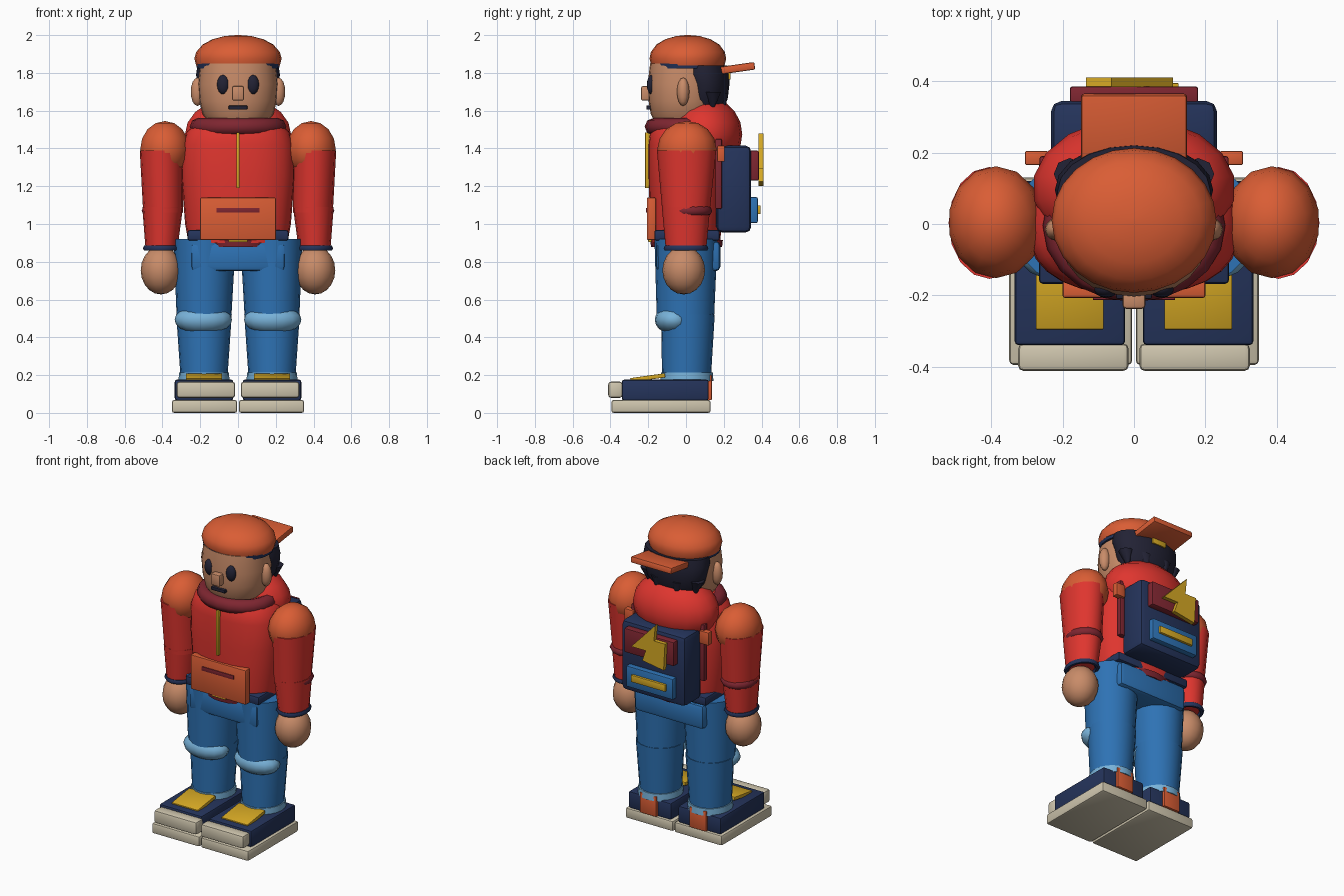
import bpy, bmesh, math
from mathutils import Matrix

if "Cube" in bpy.data.objects:
    bpy.data.objects.remove(bpy.data.objects["Cube"])

COLORS = {
    "orange": (0.70, 0.11, 0.035), "red": (0.74, 0.036, 0.028),
    "dark_red": (0.21, 0.019, 0.03), "skin": (0.58, 0.26, 0.14),
    "navy": (0.018, 0.034, 0.105), "near_black": (0.016, 0.016, 0.035),
    "blue": (0.027, 0.17, 0.46), "light_blue": (0.19, 0.45, 0.70),
    "cream": (0.62, 0.56, 0.42), "yellow": (0.68, 0.40, 0.018),
}
MATS = {}
for key, c in COLORS.items():
    MATS[key] = bpy.data.materials.new(key)
    MATS[key].diffuse_color = (*c, 1)


def finish(name, bm, mat, angle=40):
    bmesh.ops.recalc_face_normals(bm, faces=bm.faces)
    me = bpy.data.meshes.new(name)
    bm.to_mesh(me)
    bm.free()
    me.materials.append(MATS[mat])
    ob = bpy.data.objects.new(name, me)
    bpy.context.collection.objects.link(ob)
    bpy.ops.object.select_all(action='DESELECT')
    ob.select_set(True)
    bpy.context.view_layer.objects.active = ob
    bpy.ops.object.shade_smooth_by_angle(angle=math.radians(angle))
    return ob


def box(name, mat, x, y, z, bevel=0.012, tilt=0):
    """Box from (min, max) ranges, tilted about the x axis."""
    bm = bmesh.new()
    bmesh.ops.create_cube(bm, size=1)
    bmesh.ops.scale(bm, vec=(x[1] - x[0], y[1] - y[0], z[1] - z[0]), verts=bm.verts)
    if bevel:
        bmesh.ops.bevel(bm, geom=bm.edges[:], offset=bevel, segments=2, profile=0.5, affect='EDGES')
    mid = [(r[0] + r[1]) / 2 for r in (x, y, z)]
    bm.transform(Matrix.Translation(mid) @ Matrix.Rotation(math.radians(tilt), 4, 'X'))
    return finish(name, bm, mat)


def ball(name, mat, center, radii, seg=16, rings=10):
    bm = bmesh.new()
    bmesh.ops.create_uvsphere(bm, u_segments=seg, v_segments=rings, radius=1)
    bm.transform(Matrix.Translation(center) @ Matrix.Diagonal((*radii, 1)))
    return finish(name, bm, mat, 60)


def loft(name, mat, rings, seg=20, power=2.0):
    """Stack of (cx, cy, z, rx, ry) superellipse rings with capped ends."""
    bm = bmesh.new()
    loops = []
    for cx, cy, z, rx, ry in rings:
        loop = []
        for i in range(seg):
            a = 2 * math.pi * i / seg
            c, s = math.cos(a), math.sin(a)
            px = math.copysign(abs(c) ** (2 / power), c)
            py = math.copysign(abs(s) ** (2 / power), s)
            loop.append(bm.verts.new((cx + rx * px, cy + ry * py, z)))
        loops.append(loop)
    for a, b in zip(loops, loops[1:]):
        for i in range(seg):
            j = (i + 1) % seg
            bm.faces.new((a[i], a[j], b[j], b[i]))
    bm.faces.new(loops[0])
    bm.faces.new(loops[-1])
    return finish(name, bm, mat, 45)


def ring(name, mat, center, rx, ry, r, seg=20, tube=8):
    """Elliptical torus lying flat."""
    bm = bmesh.new()
    grid = []
    for i in range(seg):
        a = 2 * math.pi * i / seg
        row = []
        for j in range(tube):
            b = 2 * math.pi * j / tube
            d = r * math.cos(b)
            row.append(bm.verts.new((center[0] + (rx + d) * math.cos(a),
                                     center[1] + (ry + d) * math.sin(a),
                                     center[2] + r * math.sin(b))))
        grid.append(row)
    for i in range(seg):
        for j in range(tube):
            k, l = (i + 1) % seg, (j + 1) % tube
            bm.faces.new((grid[i][j], grid[k][j], grid[k][l], grid[i][l]))
    return finish(name, bm, mat, 60)


def span(s, a, b):
    """Mirrored x range for side s."""
    return (a, b) if s > 0 else (-b, -a)


for s, side in ((1, "right"), (-1, "left")):
    n = lambda part: side + "_" + part
    # shoes
    box(n("sole"), "cream", span(s, 0.005, 0.35), (-0.395, 0.13), (0, 0.068))
    box(n("shoe"), "navy", span(s, 0.025, 0.335), (-0.34, 0.12), (0.066, 0.176))
    box(n("toe_cap"), "cream", span(s, 0.015, 0.325), (-0.412, -0.335), (0.08, 0.165), 0.015)
    box(n("tongue"), "yellow", span(s, 0.085, 0.275), (-0.295, -0.11), (0.175, 0.197), 0.003, 8)
    box(n("heel_tab"), "orange", span(s, 0.12, 0.24), (0.112, 0.137), (0.068, 0.2), 0.004)
    # legs
    X = 0.18 * s
    loft(n("trouser_cuff"), "light_blue", [(X, 0.005, 0.17, 0.135, 0.14), (X, 0.005, 0.215, 0.132, 0.137)])
    loft(n("shin"), "blue", [(X, 0.003, 0.2, 0.125, 0.13), (X, 0.01, 0.52, 0.147, 0.142)])
    loft(n("thigh"), "blue", [(X, -0.003, 0.51, 0.145, 0.152), (X * 0.98, 0, 0.92, 0.165, 0.167)])
    ball(n("knee_patch"), "light_blue", (X * 1.02, -0.065, 0.493), (0.152, 0.1, 0.077))
    # arms
    X = 0.405 * s
    loft(n("upper_arm"), "red", [(X * 0.98, 0, 1.06, 0.105, 0.125), (X, 0.003, 1.39, 0.115, 0.157)], 16)
    loft(n("forearm"), "red", [(X, 0, 0.875, 0.085, 0.108), (X * 0.985, 0, 1.09, 0.108, 0.128)], 16)
    ball(n("shoulder"), "orange", (0.387 * s, 0.005, 1.395), (0.134, 0.157, 0.15), 14, 8)
    ball(n("elbow_patch"), "dark_red", (X * 0.99, 0.015, 1.07), (0.112, 0.124, 0.05), 14, 8)
    ring(n("sleeve_cuff"), "navy", (X, 0, 0.872), 0.084, 0.104, 0.015, 16, 6)
    ball(n("hand"), "skin", (0.408 * s, -0.012, 0.755), (0.107, 0.113, 0.128), 16, 10)
    # face and hair sides
    ball(n("ear"), "skin", (0.215 * s, -0.015, 1.7), (0.035, 0.033, 0.075), 12, 8)
    ball(n("eye"), "near_black", (0.078 * s, -0.182, 1.738), (0.034, 0.025, 0.052), 14, 8)
    loft(n("hair_lock"), "near_black", [(0.165 * s, 0.14, 1.6, 0.004, 0.004),
                                        (0.18 * s, 0.14, 1.7, 0.045, 0.045)], 8)
    loft(n("nape_lock"), "near_black", [(0.07 * s, 0.2, 1.6, 0.004, 0.004),
                                        (0.07 * s, 0.18, 1.69, 0.05, 0.045)], 8)
    # pack straps
    box(n("strap"), "dark_red", span(s, 0.22, 0.265), (0.155, 0.19), (1.08, 1.45), 0.006)
    box(n("strap_buckle"), "orange", span(s, 0.24, 0.306), (0.165, 0.205), (1.33, 1.415), 0.006)

# hips, jacket and hood
box("hips", "blue", (-0.25, 0.25), (-0.16, 0.182), (0.75, 0.91), 0.025)
box("belt", "navy", (-0.267, 0.267), (-0.168, 0.178), (0.912, 0.968))
loft("jacket_hem", "dark_red", [(0, 0.003, 0.877, 0.2, 0.188), (0, 0.003, 0.915, 0.23, 0.192)], 24)
loft("jacket", "red", [(0, 0, 0.9, 0.262, 0.18), (0, 0, 1.0, 0.28, 0.19), (0, 0, 1.25, 0.3, 0.198),
                       (0, 0, 1.42, 0.295, 0.198), (0, 0, 1.49, 0.27, 0.19), (0, 0, 1.55, 0.2, 0.16)], 28, 2.4)
ball("hood", "red", (0, 0.1, 1.475), (0.285, 0.198, 0.2), 18, 10)
ring("collar", "dark_red", (0, -0.005, 1.515), 0.21, 0.168, 0.046)
box("zipper", "yellow", (-0.008, 0.008), (-0.216, -0.188), (1.19, 1.485), 0.002)

# front pouch
box("pouch", "orange", (-0.2, 0.2), (-0.207, -0.16), (0.915, 1.14), 0.006)
box("pouch_slit", "dark_red", (-0.115, 0.115), (-0.213, -0.204), (1.06, 1.086), 0.002)
box("pouch_trim", "yellow", (-0.05, 0.05), (-0.2, -0.17), (0.905, 0.918), 0.002)

# head
loft("head", "skin", [(0, -0.01, 1.53, 0.15, 0.15), (0, -0.01, 1.58, 0.187, 0.176),
                      (0, -0.01, 1.65, 0.205, 0.188), (0, -0.01, 1.74, 0.212, 0.193),
                      (0, -0.01, 1.85, 0.2, 0.18)], 24, 2.2)
box("nose", "skin", (-0.032, 0.032), (-0.238, -0.185), (1.653, 1.73), 0.01)
box("mouth", "near_black", (-0.05, 0.05), (-0.21, -0.175), (1.606, 1.627), 0.004)
loft("hair", "near_black", [(0, 0.1, 1.6, 0.15, 0.09), (0, 0.105, 1.66, 0.195, 0.115),
                            (0, 0.105, 1.74, 0.215, 0.125), (0, 0.095, 1.79, 0.222, 0.135),
                            (0, 0.09, 1.84, 0.215, 0.13)], 20)

# backwards cap
loft("cap_band", "navy", [(0, 0.005, 1.822, 0.217, 0.19), (0, 0.005, 1.85, 0.222, 0.195)], 24)
loft("cap", "orange", [(0, 0.01, 1.84, 0.222, 0.194), (0, 0.01, 1.875, 0.231, 0.203),
                       (0, 0.01, 1.91, 0.222, 0.196), (0, 0.01, 1.95, 0.187, 0.167),
                       (0, 0.01, 1.978, 0.135, 0.12), (0, 0.01, 1.995, 0.07, 0.062),
                       (0, 0.01, 2.0, 0.01, 0.009)], 24)
box("cap_brim", "orange", (-0.148, 0.148), (0.14, 0.365), (1.802, 1.842), 0.008, 8)
box("cap_snap", "yellow", (-0.05, 0.05), (0.19, 0.236), (1.765, 1.8), 0.003)

# backpack
box("backpack", "navy", (-0.233, 0.233), (0.16, 0.345), (0.955, 1.415), 0.03)
box("backpack_flap", "dark_red", (-0.18, 0.18), (0.33, 0.386), (1.23, 1.388), 0.008)
box("backpack_pocket", "blue", (-0.17, 0.17), (0.33, 0.38), (1.005, 1.142), 0.008)
box("pocket_strip", "yellow", (-0.125, 0.125), (0.37, 0.395), (1.053, 1.098), 0.003)

# zigzag badge
bm = bmesh.new()
zigzag = [(-0.065, 1.48), (0.11, 1.295), (0.005, 1.295), (0.03, 1.225),
          (-0.125, 1.2), (-0.135, 1.375), (-0.055, 1.375)]
face = bm.faces.new([bm.verts.new((x, 0.384, z)) for x, z in zigzag])
out = bmesh.ops.extrude_face_region(bm, geom=[face])
bmesh.ops.translate(bm, vec=(0, 0.027, 0),
                    verts=[v for v in out["geom"] if isinstance(v, bmesh.types.BMVert)])
finish("zigzag_badge", bm, "yellow", 20)

for m in bpy.data.materials:
    if m.users and not m.is_grease_pencil:
        m.use_nodes = True
        m.node_tree.nodes["Principled BSDF"].inputs["Base Color"].default_value = m.diffuse_color
